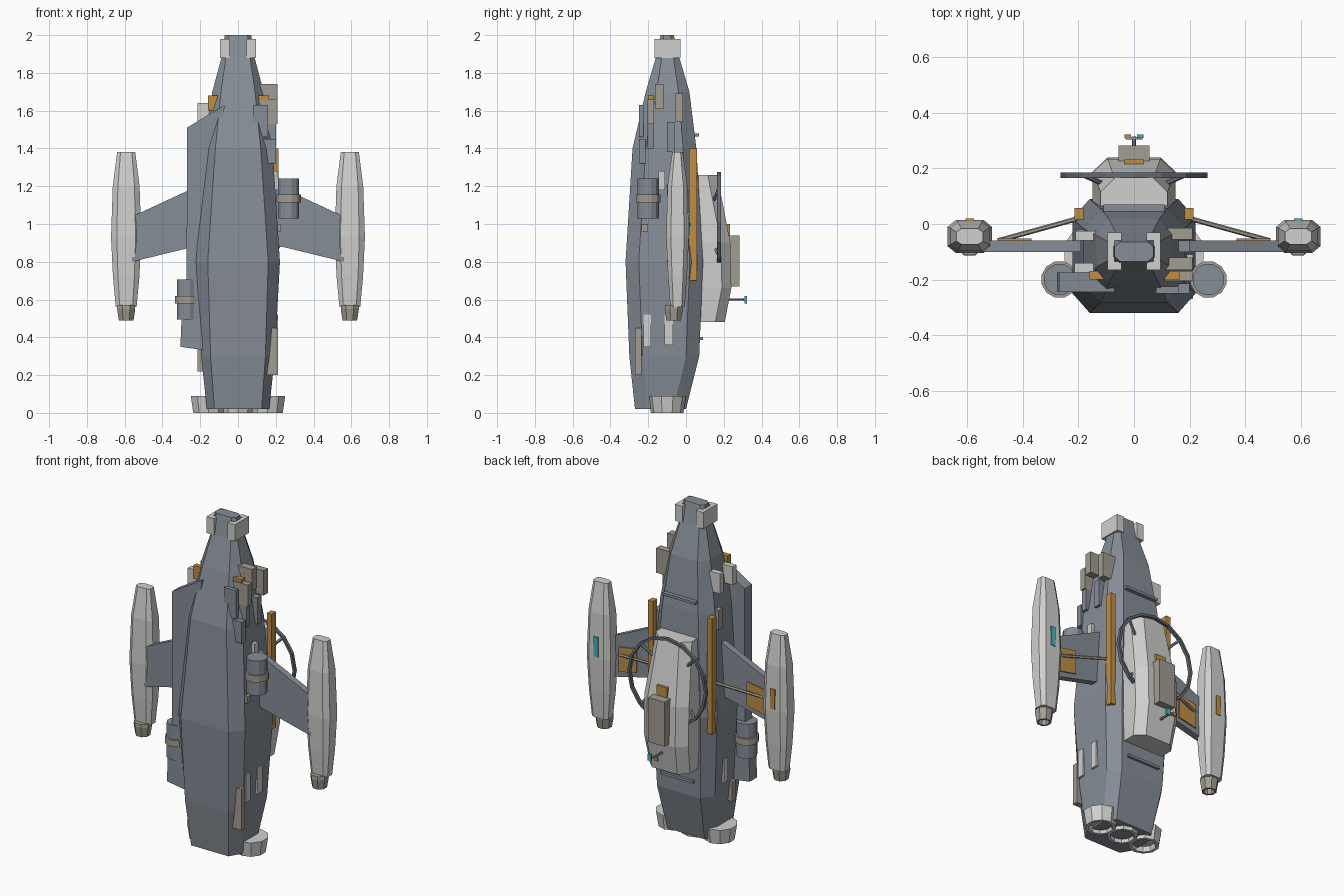
import bpy, bmesh, math
from mathutils import Vector

if "Cube" in bpy.data.objects:
    bpy.data.objects.remove(bpy.data.objects["Cube"])


def mat(name, col):
    m = bpy.data.materials.new(name)
    m.diffuse_color = (*col, 1)
    m.use_nodes = True
    m.node_tree.nodes["Principled BSDF"].inputs["Base Color"].default_value = m.diffuse_color
    return m


HULL = mat("slate grey", (0.24, 0.27, 0.31))
DARK = mat("dark grey", (0.13, 0.15, 0.18))
WHITE = mat("pale grey", (0.63, 0.63, 0.62))
BEIGE = mat("warm grey", (0.37, 0.34, 0.29))
AMBER = mat("amber", (0.52, 0.27, 0.06))
TEAL = mat("teal", (0.07, 0.42, 0.48))


def finish(name, bm, m):
    bmesh.ops.recalc_face_normals(bm, faces=bm.faces[:])
    me = bpy.data.meshes.new(name)
    bm.to_mesh(me)
    bm.free()
    me.materials.append(m)
    ob = bpy.data.objects.new(name, me)
    bpy.context.collection.objects.link(ob)
    return ob


def skin(name, rings, m, caps=True):
    """Join equal-length point rings into a faceted body."""
    bm = bmesh.new()
    vs = [[bm.verts.new(p) for p in r] for r in rings]
    n = len(vs[0])
    for a, b in zip(vs, vs[1:]):
        for i in range(n):
            j = (i + 1) % n
            bm.faces.new((a[i], a[j], b[j], b[i]))
    if caps:
        bm.faces.new(vs[0])
        bm.faces.new(vs[-1])
    return finish(name, bm, m)


def octagon(z, w, f, yf, yb, cf, cb, x=0):
    """Chamfered section: w half width, f half width of the flats."""
    half = [(f, yf), (w, yf + cf), (w, yb - cb), (f, yb)]
    pts = half + [(-a, b) for a, b in reversed(half)]
    return [(x + a, b, z) for a, b in pts]


def lathe(name, cx, cy, prof, n, m):
    rings = [[(cx + r * math.cos(math.tau * (i + .5) / n),
               cy + r * math.sin(math.tau * (i + .5) / n), z)
              for i in range(n)] for r, z in prof]
    return skin(name, rings, m)


def box(name, x0, x1, y0, y1, z0, z1, m):
    return skin(name, [[(x0, y0, z), (x1, y0, z), (x1, y1, z), (x0, y1, z)]
                       for z in (z0, z1)], m)


def plate(name, outline, y0, y1, m):
    return skin(name, [[(x, y, z) for x, z in outline] for y in (y0, y1)], m)


def rod(name, a, b, r, m, n=6):
    a, b = Vector(a), Vector(b)
    q = (b - a).to_track_quat('Z', 'Y')
    circ = [q @ Vector((r * math.cos(math.tau * i / n),
                        r * math.sin(math.tau * i / n), 0)) for i in range(n)]
    return skin(name, [[p + c for c in circ] for p in (a, b)], m)


# Main hull
stations = [(.02, .165, .125, -.27, 0), (.3, .195, .145, -.30, .07),
            (.8, .222, .16, -.32, .09), (1.4, .183, .12, -.283, .055),
            (1.7, .136, .09, -.213, .018), (1.88, .088, .064, -.16, -.035),
            (2.0, .07, .05, -.135, -.065)]
skin("hull", [octagon(z, w, f, a, b, min(.07, (b - a) * .25), min(.07, (b - a) * .25))
              for z, w, f, a, b in stations], HULL)

# Main engine bells
for x in (-.155, 0, .155):
    lathe("engine_bell", x, -.1, [(.075, .09), (.1, .09), (.086, 0), (.068, 0),
                                  (.062, .03)], 10, WHITE)

# Dorsal pod with its pack, hatch and antenna
skin("pod", [octagon(z, w, f, .06, b, .005, .05) for z, w, f, b in
             [(.48, .135, .085, .205), (.66, .148, .095, .24),
              (.9, .15, .095, .235), (1.26, .12, .07, .165)]], WHITE)
box("pod_pack", -.055, .055, .22, .283, .67, .94, BEIGE)
box("pod_hatch", -.035, .035, .2, .232, .94, 1.0, AMBER)
rod("antenna", (0, .19, .6), (0, .315, .6), .007, HULL)
box("antenna_bar", -.03, .03, .305, .313, .593, .607, HULL)
box("antenna_light_amber", -.034, -.01, .31, .322, .59, .61, AMBER)
box("antenna_light_teal", .01, .034, .31, .322, .58, .62, TEAL)

# Hoop around the pod, with diagonal spokes
rings = []
for i in range(17):
    a = math.tau * i / 16
    rings.append([(r * math.sin(a), y, 1.01 + r * math.cos(a))
                  for r, y in ((.25, .165), (.265, .165), (.265, .185), (.25, .185))])
skin("hoop", rings, DARK, caps=False)
for sx in (-1, 1):
    for sz in (-1, 1):
        rod("hoop_spoke", (sx * .1, .14, 1.01 + sz * .1),
            (sx * .18, .175, 1.01 + sz * .18), .009, HULL)

# Cross bars on the back of the hull
for z, y in ((1.47, .05), (.395, .07)):
    box("back_bar", -.11, .11, y - .02, y + .02, z - .008, z + .008, HULL)

for s in (-1, 1):
    # Wing pylon, amber pad and brace
    plate("pylon", [(s * .15, .9), (s * .56, .80), (s * .56, 1.04), (s * .15, 1.23)],
          -.1, -.06, HULL)
    plate("pylon_pad", [(s * .37, .875), (s * .49, .85), (s * .49, 1.0), (s * .37, 1.02)],
          -.062, -.053, AMBER)
    box("side_rail", *sorted((s * .182, s * .214)), .016, .058, .7, 1.4, AMBER)
    rod("brace", (s * .2, .02, 1.0), (s * .49, -.06, .95), .009, BEIGE)

    # Outrigger nacelle with nozzle and marker panel
    skin("nacelle", [octagon(z, w, w * .62, -.045 - d, -.045 + d, d * .42, d * .42, s * .592)
                     for z, w, d in [(.56, .055, .038), (.72, .07, .05), (.93, .08, .06),
                                     (1.2, .071, .053), (1.38, .048, .028)]], WHITE)
    lathe("nacelle_nozzle", s * .592, -.065, [(.05, .57), (.052, .55), (.042, .49),
                                              (.03, .49), (.026, .53)], 8, BEIGE)
    box("nacelle_panel", s * .592 - .015, s * .592 + .015, .01, .019, .94, 1.06,
        TEAL if s > 0 else AMBER)

    # Nose collar: side cheek and two lips
    def cheek(name, x0, x1, y0, y1):
        box(name, *sorted((s * x0, s * x1)), y0, y1, 1.88, 1.98, WHITE)
    cheek("nose_cheek", .07, .095, -.16, -.032)
    cheek("nose_lip_front", .045, .095, -.166, -.135)
    cheek("nose_lip_back", .045, .095, -.06, -.03)

    # Strapped canister
    z = 1.135 if s > 0 else .6
    lathe("canister", s * .268, -.2, [(.058, z - .105), (.058, z + .105)], 12, HULL)
    lathe("canister_strap", s * .268, -.2, [(.067, z - .02), (.067, z + .02)], 12, BEIGE)

# Port side armour fin
plate("armour_fin", [(-.07, 1.63), (-.27, 1.51), (-.272, .72), (-.295, .6),
                     (-.305, .35), (-.1, .32), (-.1, 1.4)], -.245, -.175, HULL)

# Hull side equipment: side, x inner, x outer, y range, z range, colour
gear = [(1, .10, .21, -.165, -.12, 1.61, 1.74, BEIGE),
        (1, .10, .21, -.205, -.17, 1.53, 1.66, BEIGE),
        (1, .10, .165, -.2, -.17, 1.6, 1.68, AMBER),
        (1, .08, .21, -.055, -.015, 1.54, 1.69, BEIGE),
        (1, .08, .16, -.25, -.225, 1.46, 1.63, HULL),
        (1, .10, .2, -.25, -.215, 1.32, 1.45, HULL),
        (1, .10, .2, -.205, -.17, 1.4, 1.53, HULL),
        (1, .10, .2, -.1, -.06, 1.38, 1.54, HULL),
        (1, .15, .213, -.145, -.11, 1.18, 1.28, WHITE),
        (1, .15, .228, -.235, -.2, .96, 1.0, BEIGE),
        (1, .15, .212, -.115, -.07, .36, .52, WHITE),
        (1, .15, .212, -.225, -.185, .35, .52, WHITE),
        (1, .13, .212, -.27, -.235, .2, .45, BEIGE),
        (-1, .10, .215, -.175, -.14, 1.53, 1.64, WHITE),
        (-1, .10, .21, -.06, -.025, 1.52, 1.64, WHITE),
        (-1, .10, .16, -.2, -.17, 1.6, 1.68, AMBER),
        (-1, .10, .205, -.06, -.02, 1.3, 1.42, BEIGE),
        (-1, .15, .215, -.17, -.135, .22, .34, BEIGE),
        (-1, .15, .212, -.1, -.06, .36, .5, WHITE)]
for s, a, b, y0, y1, z0, z1, m in gear:
    box("side_module", *sorted((s * a, s * b)), y0, y1, z0, z1, m)
